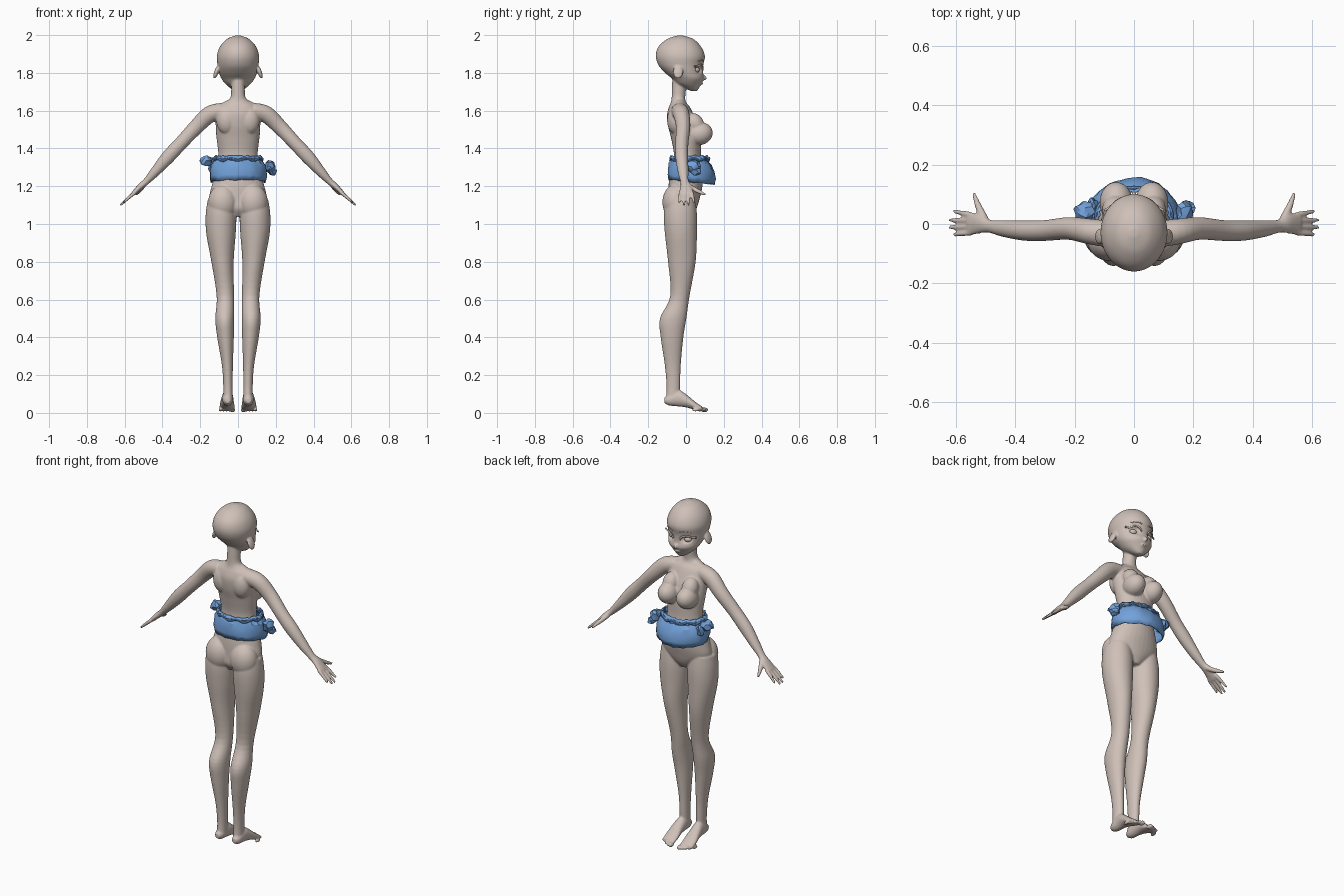
import bpy, bmesh, math, random
from mathutils import Vector, Matrix

random.seed(4)
if "Cube" in bpy.data.objects:
    bpy.data.objects.remove(bpy.data.objects["Cube"])

X, Y, Z = Vector((1, 0, 0)), Vector((0, 1, 0)), Vector((0, 0, 1))


def material(name, rgb):
    m = bpy.data.materials.new(name)
    m.use_nodes = True
    m.diffuse_color = (*rgb, 1)
    m.node_tree.nodes["Principled BSDF"].inputs["Base Color"].default_value = (*rgb, 1)
    return m


skin = material("skin", (0.62, 0.53, 0.48))
blue = material("blue cloth", (0.17, 0.36, 0.70))


def catmull(p, t):
    a, b, c, d = p
    return [0.5 * (2 * j + (k - i) * t + (2 * i - 5 * j + 4 * k - l) * t * t
                   + (3 * j - i - 3 * k + l) * t ** 3) for i, j, k, l in zip(a, b, c, d)]


def loft(bm, rows, ref=Y, axis=None, seg=32, steps=5):
    """Skin ellipses (x, y, z, a, b) along a smoothed path and cap both ends."""
    ext = [rows[0], *rows, rows[-1]]
    path = [catmull(ext[i:i + 4], k / steps) for i in range(len(rows) - 1) for k in range(steps)]
    path.append(rows[-1])
    rings = []
    for i, row in enumerate(path):
        ahead, behind = path[min(i + 1, len(path) - 1)], path[max(i - 1, 0)]
        t = axis or (Vector(ahead[:3]) - Vector(behind[:3])).normalized()
        u = ref.cross(t).normalized()
        v = t.cross(u)
        rings.append([bm.verts.new(Vector(row[:3]) + u * row[3] * math.cos(w) + v * row[4] * math.sin(w))
                      for w in (2 * math.pi * k / seg for k in range(seg))])
    for r, s in zip(rings, rings[1:]):
        for k in range(seg):
            n = (k + 1) % seg
            bm.faces.new((r[k], r[n], s[n], s[k]))
    bm.faces.new(rings[0][::-1])
    bm.faces.new(rings[-1])
    return [v for r in rings for v in r]


def ball(bm, center, size, turn=0, axis="X"):
    m = Matrix.Translation(center) @ Matrix.Rotation(turn, 4, axis) @ Matrix.Diagonal((*size, 1))
    return bmesh.ops.create_uvsphere(bm, u_segments=28, v_segments=18, radius=1, matrix=m)["verts"]


def finish(bm, name, mat, angle=60):
    bmesh.ops.recalc_face_normals(bm, faces=bm.faces)
    me = bpy.data.meshes.new(name)
    bm.to_mesh(me)
    bm.free()
    me.materials.append(mat)
    ob = bpy.data.objects.new(name, me)
    bpy.context.collection.objects.link(ob)
    bpy.ops.object.select_all(action="DESELECT")
    ob.select_set(True)
    bpy.context.view_layer.objects.active = ob
    bpy.ops.object.shade_smooth_by_angle(angle=math.radians(angle))
    return ob


body = bmesh.new()

# torso and neck
torso = [(1.04, -.02, .04, .05), (1.08, -.02, .10, .075), (1.13, -.012, .15, .083),
         (1.20, -.003, .14, .09), (1.28, .003, .116, .085), (1.36, .008, .104, .072),
         (1.45, 0, .113, .078), (1.52, -.015, .118, .08), (1.58, -.03, .122, .07),
         (1.62, -.035, .105, .055), (1.645, -.04, .065, .04), (1.67, -.04, .04, .036),
         (1.72, -.037, .036, .037), (1.78, -.035, .036, .037)]
loft(body, [(0, y, z, a, b) for z, y, a, b in torso], axis=Z)

# head with sunken eye sockets
head = [(1.703, .045, .015, .014), (1.715, .033, .035, .033), (1.74, .015, .065, .064),
        (1.77, .01, .088, .085), (1.80, -.01, .1, .1), (1.84, -.027, .108, .118),
        (1.89, -.03, .112, .13), (1.94, -.033, .095, .112), (1.98, -.03, .058, .068),
        (1.998, -.03, .012, .014)]
for v in loft(body, [(0, y, z, a, b) for z, y, a, b in head], axis=Z, seg=72, steps=8):
    d = math.hypot((abs(v.co.x) - .05) / .03, (v.co.z - 1.818) / .022)
    if v.co.y > 0 and d < 1:
        v.co.y -= .016 * (1 - d ** 4)
ball(body, (0, .093, 1.775), (.009, .018, .014), -.4)
ball(body, (0, .083, 1.742), (.018, .008, .005))

# chest, hips, limbs, mirrored by side
leg = [(.09, -.03, 1.13, .07, .08), (.09, -.03, 1.05, .081, .088), (.09, -.027, .95, .078, .085),
       (.082, -.022, .8, .059, .073), (.067, -.032, .62, .046, .051), (.07, -.068, .5, .05, .07),
       (.066, -.074, .4, .044, .06), (.056, -.07, .25, .029, .042), (.053, -.067, .14, .025, .036),
       (.053, -.07, .07, .026, .036)]
foot = [(.055, -.115, .066, .014, .014), (.055, -.09, .068, .029, .026), (.055, -.04, .077, .043, .03),
        (.057, 0, .064, .035, .034), (.058, .05, .037, .021, .04), (.058, .085, .022, .012, .039)]
arm = [(.08, -.035, 1.60, .042, .045), (.15, -.025, 1.58, .045, .043), (.22, -.015, 1.515, .04, .038),
       (.30, -.022, 1.43, .036, .035), (.37, -.022, 1.355, .036, .034), (.44, -.015, 1.275, .026, .028),
       (.485, -.008, 1.226, .018, .022), (.518, 0, 1.197, .016, .032), (.557, 0, 1.158, .011, .04)]
thumb = [(.5, .01, 1.205, .014, .014), (.522, .055, 1.178, .012, .012), (.54, .103, 1.155, .006, .006)]
fingers = [(.03, .043, .608), (.011, .014, .622), (-.009, -.011, .622), (-.029, -.036, .608)]


def side(s):
    def flip(rows):
        return [(s * r[0], *r[1:]) for r in rows]

    loft(body, flip(leg), axis=Z)
    loft(body, flip(foot), ref=X, axis=Y)
    loft(body, flip(arm))
    loft(body, flip(thumb), ref=X, seg=16)
    for y0, y1, x1 in fingers:
        z1 = 1.10 + (.622 - x1) * .9
        loft(body, flip([(.545, y0, 1.168, .01, .01), ((.545 + x1) / 2, (y0 + y1) / 2, (1.17 + z1) / 2, .009, .009),
                         (x1, y1, z1, .006, .006)]), seg=16)
    for k in range(5):
        size = .013 if k == 0 else .009
        ball(body, (s * (.028 + .0165 * k), .098 - .003 * k * k, .016), (size, .02, size))
    ball(body, (s * .06, .072, 1.478), (.056, .07, .06), .25)
    ball(body, (s * .062, .05, 1.53), (.045, .045, .06), .5)
    ball(body, (s * .08, -.055, 1.115), (.078, .07, .095))
    ball(body, (s * .06, -.055, 1.55), (.055, .045, .075))
    ball(body, (s * .114, -.042, 1.805), (.012, .027, .038), -s * .35, "Y")
    ball(body, (s * .05, -.035, 1.625), (.07, .032, .03), s * .4, "Y")


for s in (1, -1):
    side(s)
figure = finish(body, "body", skin)
remesh = figure.modifiers.new("blend parts", "REMESH")
remesh.mode = "VOXEL"
remesh.voxel_size = .0052
remesh.use_smooth_shade = True
soften = figure.modifiers.new("soften", "SMOOTH")
soften.factor = .5
soften.iterations = 4

# eyes, lash lines and brows
for s, label in ((1, "left"), (-1, "right")):
    eye = bmesh.new()
    ball(eye, (s * .05, .05, 1.816), (.022, .022, .017), -s * .45, "Z")
    finish(eye, label + "_eye", skin)
    lash = bmesh.new()
    loft(lash, [(s * x, y, z, .004, .005) for x, y, z in
                ((.02, .089, 1.816), (.034, .089, 1.835), (.058, .078, 1.842), (.08, .058, 1.834),
                 (.1, .045, 1.835))], ref=Z, seg=10)
    finish(lash, label + "_upper_lash", skin)
    brow = bmesh.new()
    loft(brow, [(s * x, y, z, .003, .003) for x, y, z in
                ((.02, .093, 1.86), (.045, .086, 1.868), (.075, .063, 1.862))], ref=Z, seg=10)
    finish(brow, label + "_brow", skin)

# crumpled cloth wrap around the waist
N = 44
wrap = [(1.222, .028, .145, .122), (1.25, .03, .152, .127), (1.285, .028, .15, .122),
        (1.315, .024, .142, .113), (1.335, .02, .126, .1), (1.345, .018, .13, .104),
        (1.362, .016, .122, .096)]
sash = bmesh.new()
rings = []
for i, (z, y, a, b) in enumerate(wrap):
    ring = []
    for k in range(N):
        w = 2 * math.pi * k / N
        ruffle = 1 + (.035 * (-1) ** k if i > 3 else .02 * math.sin(5 * w + i)) + random.uniform(-.015, .015)
        drop = -.012 * math.sin(w) * (1 - i / 6) + random.uniform(-.004, .004)
        ring.append(sash.verts.new((a * ruffle * math.cos(w), y + b * ruffle * math.sin(w), z + drop)))
    rings.append(ring)
for r, q in zip(rings, rings[1:]):
    for k in range(N):
        n = (k + 1) % N
        sash.faces.new((r[k], r[n], q[n], q[k]))
cloth = finish(sash, "waist_wrap", blue, 25)
thick = cloth.modifiers.new("thickness", "SOLIDIFY")
thick.thickness = .006

# twisted cord over the gathered edge
cord = bmesh.new()
cords = [(.128 * math.cos(w), .02 + .102 * math.sin(w), 1.342 + .007 * math.sin(9 * w), .007, .007)
         for w in (2 * math.pi * k / 60 for k in range(61))]
loft(cord, cords, ref=Z, seg=8, steps=1)
finish(cord, "waist_cord", blue, 25)

# crumpled side knots and hanging tails
for label, center, size in (("right_knot", (-.168, .04, 1.335), (.038, .035, .032)),
                            ("left_knot", (.172, .04, 1.305), (.032, .04, .038)),
                            ("left_tail", (.182, .055, 1.275), (.026, .03, .02)),
                            ("right_tail", (-.14, .06, 1.305), (.02, .035, .035))):
    knot = bmesh.new()
    m = Matrix.Translation(center) @ Matrix.Diagonal((*size, 1))
    for v in bmesh.ops.create_icosphere(knot, subdivisions=2, radius=1, matrix=m)["verts"]:
        v.co = Vector(center) + (v.co - Vector(center)) * random.uniform(.72, 1.12)
    finish(knot, label, blue, 25)
